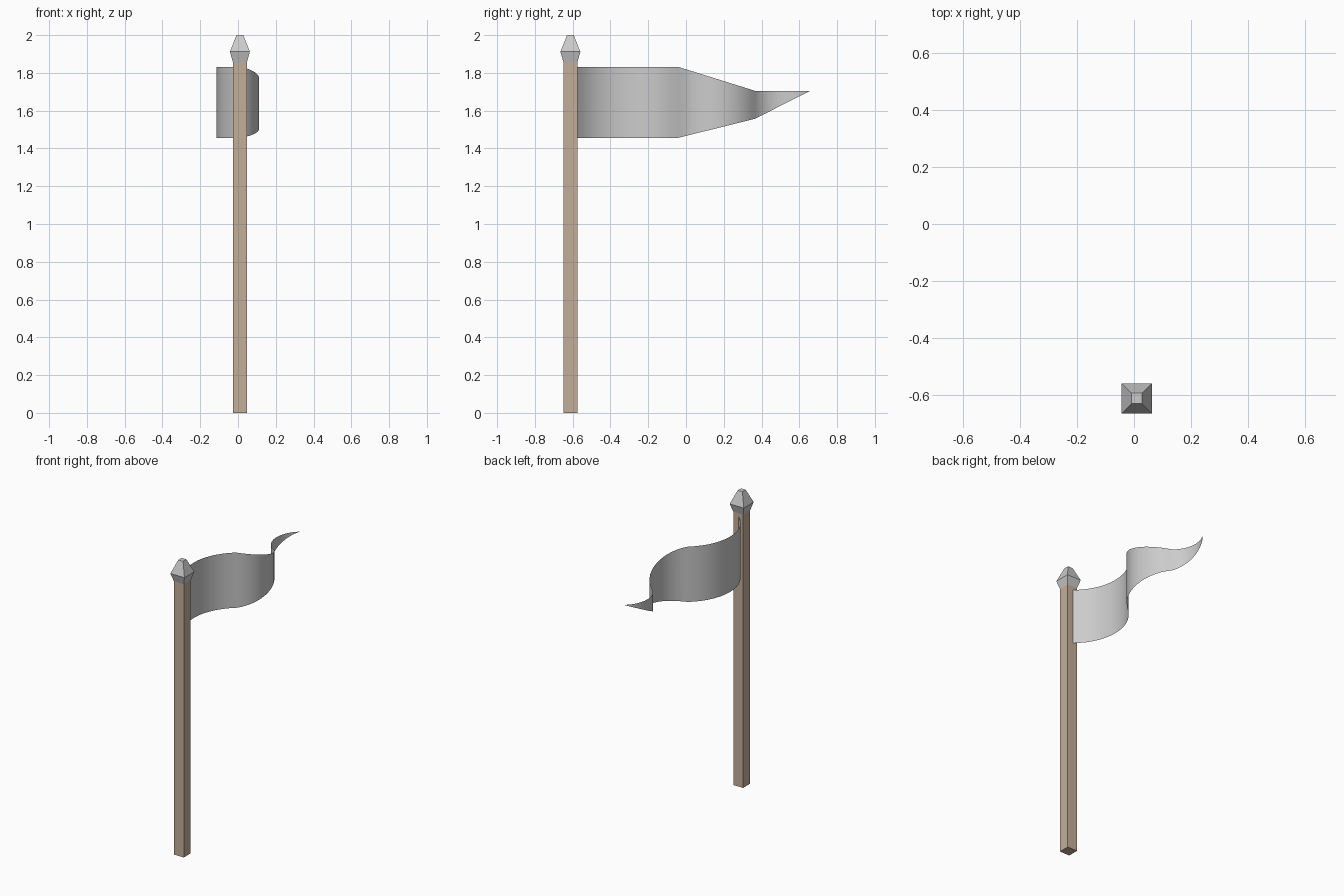
import bpy, math

if "Cube" in bpy.data.objects:
    bpy.data.objects.remove(bpy.data.objects["Cube"])

PX, PY = 0.01, -0.612  # pole axis


def make_object(name, verts, faces):
    mesh = bpy.data.meshes.new(name)
    mesh.from_pydata(verts, [], faces)
    mesh.update()
    obj = bpy.data.objects.new(name, mesh)
    bpy.context.collection.objects.link(obj)
    return obj


def square_loft(name, rings):
    """Closed square solid through (half width, z) rings."""
    verts, faces = [], []
    for h, z in rings:
        verts += [(PX + sx * h, PY + sy * h, z)
                  for sx, sy in ((-1, -1), (1, -1), (1, 1), (-1, 1))]
    for r in range(len(rings) - 1):
        for i in range(4):
            a, b = r * 4 + i, r * 4 + (i + 1) % 4
            faces.append((a, b, b + 4, a + 4))
    n = len(verts)
    faces += [(3, 2, 1, 0), (n - 4, n - 3, n - 2, n - 1)]
    return make_object(name, verts, faces)


# square wooden pole
pole = square_loft("pole", [(0.037, 0), (0.037, 1.857)])
wood = bpy.data.materials.new("wood")
wood.diffuse_color = (0.56, 0.43, 0.32, 1)
wood.use_nodes = True
wood.node_tree.nodes["Principled BSDF"].inputs["Base Color"].default_value = wood.diffuse_color
pole.data.materials.append(wood)

# faceted metal tip
square_loft("finial", [(0.037, 1.857), (0.053, 1.912), (0.018, 2.0)])

# pennant: three circular arcs in plan, as (start, end, bulge)
ARCS = [((0.01, -0.578), (0.015, -0.042), -0.127),
        ((0.015, -0.042), (0.0, 0.365), 0.104),
        ((0.0, 0.365), (0.007, 0.657), -0.069)]
# (top, bottom) heights at the arc ends
HEIGHTS = [(1.832, 1.456), (1.832, 1.456), (1.705, 1.557), (1.705, 1.705)]
STEPS = 14


def arc_point(start, end, bulge, t):
    half = (end[1] - start[1]) / 2
    s = abs(bulge)
    radius = (half * half + s * s) / (2 * s)
    a = math.asin(half / radius) * (2 * t - 1)
    u = 0.5 + radius * math.sin(a) / (2 * half)
    offset = math.copysign(radius * math.cos(a) - (radius - s), bulge)
    return (start[0] + (end[0] - start[0]) * u + offset,
            start[1] + (end[1] - start[1]) * u, u)


verts, faces = [], []
for k, (start, end, bulge) in enumerate(ARCS):
    (t0, b0), (t1, b1) = HEIGHTS[k], HEIGHTS[k + 1]
    for i in range(0 if k == 0 else 1, STEPS + 1):
        x, y, u = arc_point(start, end, bulge, i / STEPS)
        verts += [(x, y, b0 + (b1 - b0) * u), (x, y, t0 + (t1 - t0) * u)]
verts.pop()  # merge the pointed tip
n = len(verts)
faces = [(i, i + 2, i + 3, i + 1) for i in range(0, n - 3, 2)]
faces.append((n - 3, n - 1, n - 2))
flag = make_object("pennant", verts, faces)
bpy.context.view_layer.objects.active = flag
flag.select_set(True)
bpy.ops.object.shade_smooth_by_angle(angle=math.radians(30))
